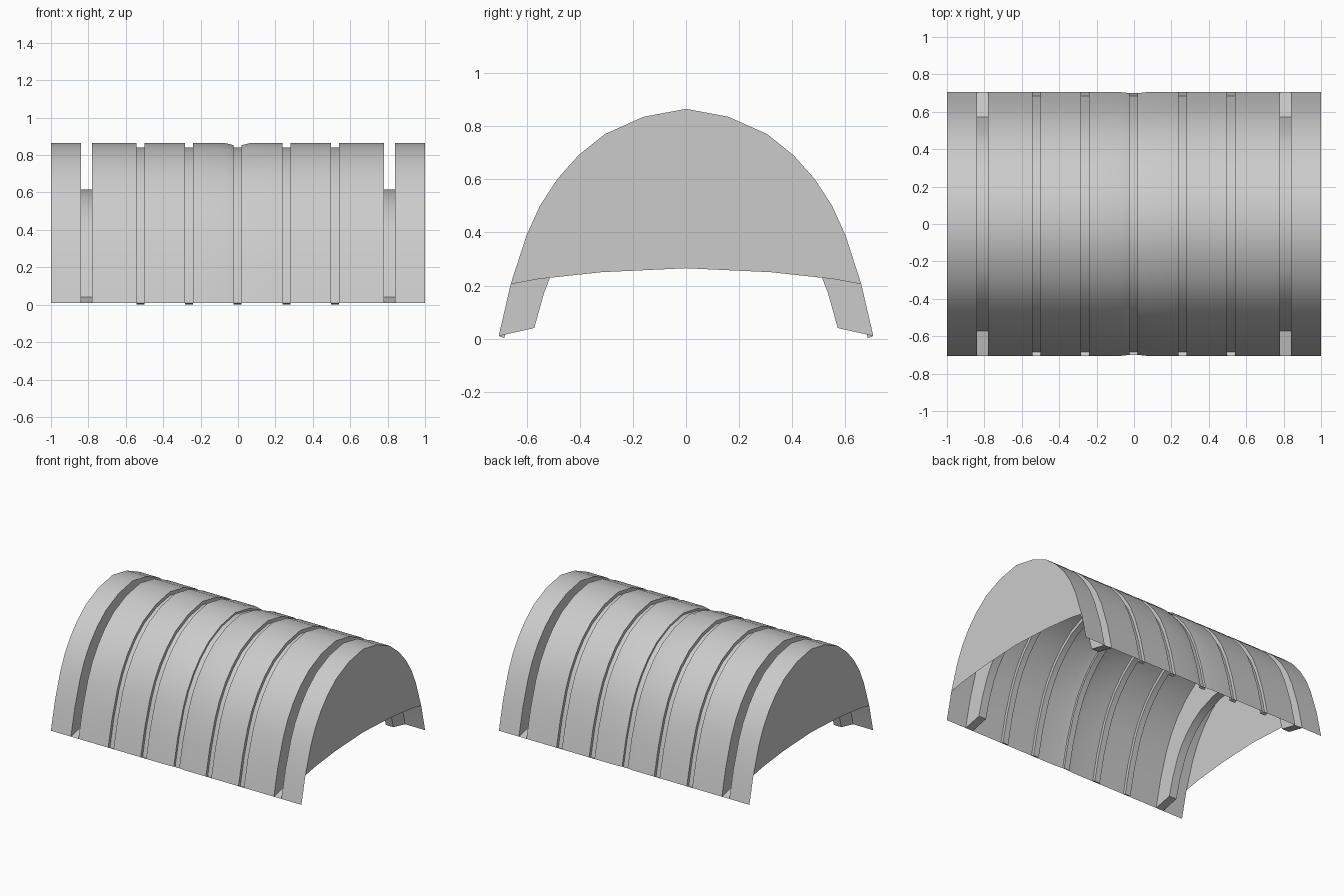
import bpy, bmesh

if "Cube" in bpy.data.objects:
    bpy.data.objects.remove(bpy.data.objects["Cube"])

# Half of the arched cross-section (y, z), foot to crown
HALF = [(0.705, 0.01), (0.66, 0.205), (0.60, 0.39), (0.55, 0.50), (0.485, 0.60),
        (0.405, 0.69), (0.305, 0.77), (0.16, 0.835), (0.0, 0.865)]


def mirrored(half):
    return half + [(-y, z) for y, z in half[-2::-1]]


def scaled(sy, foot, crown):
    k = (crown - foot) / 0.855
    return mirrored([(y * sy, foot + (z - 0.01) * k) for y, z in HALF])


OUTER = mirrored(HALF)
SHOULDER = scaled(0.992, 0.01, 0.853)
SHALLOW = scaled(0.97, 0.002, 0.84)
DEEP = scaled(0.81, 0.04, 0.615)

# Groove: start x, end x, floor section
GROOVES = [(-0.84, -0.78, DEEP), (-0.543, -0.5, SHALLOW), (-0.283, -0.24, SHALLOW),
           (-0.023, 0.02, SHALLOW), (0.237, 0.28, SHALLOW), (0.497, 0.54, SHALLOW),
           (0.78, 0.84, DEEP)]


def finish(name, bm, smooth=True):
    me = bpy.data.meshes.new(name)
    bm.to_mesh(me)
    bm.free()
    ob = bpy.data.objects.new(name, me)
    bpy.context.collection.objects.link(ob)
    if smooth:
        bpy.ops.object.select_all(action='DESELECT')
        ob.select_set(True)
        bpy.context.view_layer.objects.active = ob
        bpy.ops.object.shade_smooth_by_angle(angle=0.6)
    return ob


# Grooved shell: sections lofted along x, closing the foot of each groove
bm = bmesh.new()


def ring(x, section):
    return [bm.verts.new((x, y, z)) for y, z in section]


def loft(a, b):
    for i in range(len(a) - 1):
        bm.faces.new((a[i], b[i], b[i + 1], a[i + 1]))


prev = ring(-1, OUTER)
for x0, x1, floor in GROOVES:
    centre = abs(x0 + x1) < 0.02
    lip = SHOULDER if centre else OUTER
    if centre:
        r = ring(x0 - 0.05, OUTER)
        loft(prev, r)
        prev = r
    rings = [ring(x0, lip), ring(x0, floor), ring(x1, floor), ring(x1, lip)]
    for r in rings:
        loft(prev, r)
        prev = r
    for e, order in ((0, (0, 1, 2, 3)), (-1, (3, 2, 1, 0))):
        bm.faces.new([rings[k][e] for k in order])
    if centre:
        r = ring(x1 + 0.05, OUTER)
        loft(prev, r)
        prev = r
loft(prev, ring(1, OUTER))
shell = finish("grooved_shell", bm)

# End panels: arched sheet with a gently curved lower edge
LOWER = [(-0.55, 0.225), (-0.32, 0.25), (0, 0.265), (0.32, 0.25), (0.55, 0.225)]
for side, name in ((-1, "left_end_panel"), (1, "right_end_panel")):
    bm = bmesh.new()
    pts = OUTER[1:-1] + LOWER
    if side < 0:
        pts = pts[::-1]
    bm.faces.new([bm.verts.new((side, y, z)) for y, z in pts])
    finish(name, bm, False)
